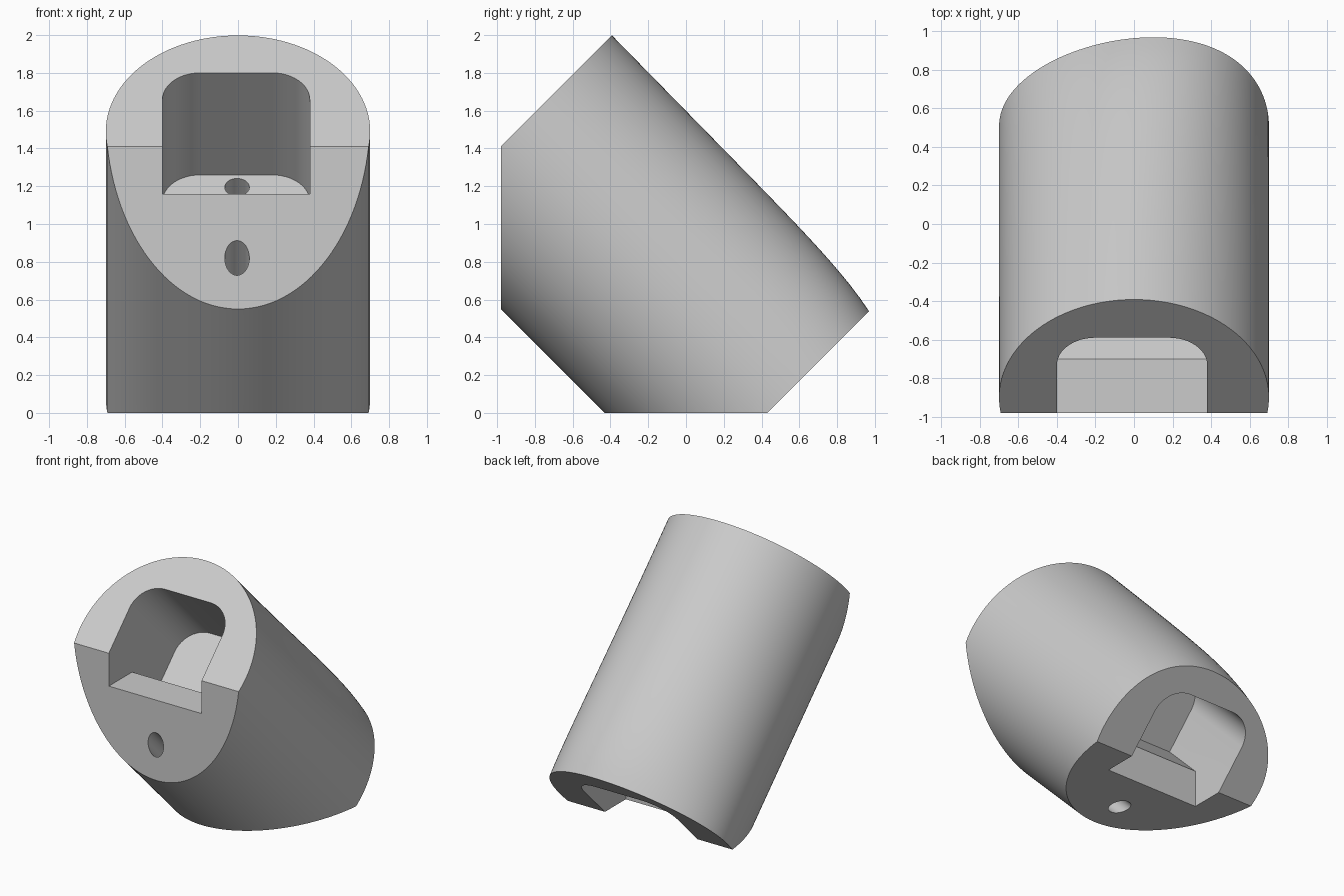
import bpy, bmesh, math
from mathutils import Vector

if "Cube" in bpy.data.objects:
    bpy.data.objects.remove(bpy.data.objects["Cube"], do_unlink=True)

R2 = math.sqrt(2)
S_TOP, S_END = -1.69, 0.304      # ends along the slanted axis
FRONT = -0.98                    # front flat; the base flat is z = 0
MID_X, HALF_W = -0.01, 0.39      # pocket centre and half width


def point(x, s, t):
    """s runs down the slanted axis, t runs across it."""
    return Vector((x, (t + s) / R2, (t - s) / R2))


def swap(p):
    """Reflect through the plane halfway along the body."""
    return Vector((p.x, p.z + FRONT, p.y - FRONT))


def loft(name, rings):
    bm = bmesh.new()
    loops = [[bm.verts.new(p) for p in ring] for ring in rings]
    n = len(loops[0])
    for a, b in zip(loops, loops[1:]):
        for i in range(n):
            j = (i + 1) % n
            bm.faces.new((a[i], a[j], b[j], b[i]))
    bm.faces.new(loops[0])
    bm.faces.new(loops[-1])
    bmesh.ops.recalc_face_normals(bm, faces=bm.faces[:])
    mesh = bpy.data.meshes.new(name)
    bm.to_mesh(mesh)
    bm.free()
    obj = bpy.data.objects.new(name, mesh)
    bpy.context.collection.objects.link(obj)
    return obj


def circle(x, t, r, s, n=48):
    return [point(x + r * math.cos(2 * math.pi * i / n), s,
                  t + r * math.sin(2 * math.pi * i / n)) for i in range(n)]


# Slanted barrel, slightly tapered and skewed towards the lower end
def barrel_ring(u, n=128):
    s = S_TOP + u * (S_END - S_TOP)
    upper = 0.72 - 0.02 * u - 0.05 * u ** 8
    ring = []
    for i in range(n):
        a = 2 * math.pi * i / n
        h = math.sin(a)
        lean = 0.1 * u * u * max(h, 0) ** 2
        ring.append(point(0.7 * math.cos(a) + lean, s,
                          0.416 + h * (upper if h > 0 else 0.72)))
    return ring


body = loft("slanted_body", [barrel_ring(i / 24) for i in range(25)])

# Front flat and base flat
bm = bmesh.new()
bm.from_mesh(body.data)
for co, no in (((0, FRONT, 0), (0, -1, 0)), ((0, 0, 0), (0, 0, -1))):
    cut = bmesh.ops.bisect_plane(bm, geom=bm.verts[:] + bm.edges[:] + bm.faces[:],
                                 plane_co=co, plane_no=no, clear_outer=True)
    rim = [e for e in cut["geom_cut"] if isinstance(e, bmesh.types.BMEdge)]
    bmesh.ops.edgeloop_fill(bm, edges=rim)
bmesh.ops.recalc_face_normals(bm, faces=bm.faces[:])
bm.to_mesh(body.data)
bm.free()


# Pocket profile: square at the bottom, rounded at the top
def pocket_ring(s, low=0.325, high=0.856, r=0.2, n=12):
    ring = [point(MID_X - HALF_W, s, low), point(MID_X + HALF_W, s, low)]
    for side, start in ((1, 0), (-1, math.pi / 2)):
        for i in range(n + 1):
            a = start + math.pi / 2 * i / n
            ring.append(point(MID_X + side * (HALF_W - r) + r * math.cos(a), s,
                              high - r + r * math.sin(a)))
    return ring


# Notch that opens the pocket through the flat
notch = [(-1.2, 1.16), (-0.7, 1.16), (-0.75, 1.35), (-1.2, 1.8)]
notch_rings = [[Vector((MID_X + k * HALF_W, y, z)) for y, z in notch] for k in (-1, 1)]
pocket_rings = [pocket_ring(-1.9), pocket_ring(-0.926)]

cutters = []
for label, move in (("upper", lambda p: p), ("lower", swap)):
    for part, rings in (("pocket", pocket_rings), ("notch", notch_rings)):
        cutters.append(loft(f"{label}_{part}_cutter",
                            [[move(p) for p in ring] for ring in rings]))

# Long bore below the pockets, short bore through the dividing wall
for name, t, s0, s1 in (("long_bore_cutter", -0.113, -1.9, 0.6),
                        ("wall_bore_cutter", 0.764, -1.0, -0.38)):
    cutters.append(loft(name, [circle(-0.005, t, 0.065, s0), circle(-0.005, t, 0.065, s1)]))

bpy.ops.object.select_all(action="DESELECT")
body.select_set(True)
bpy.context.view_layer.objects.active = body
for cutter in cutters:
    cutter.hide_render = True
    mod = body.modifiers.new(cutter.name, "BOOLEAN")
    mod.operation = "DIFFERENCE"
    mod.solver = "EXACT"
    mod.object = cutter
    bpy.ops.object.modifier_apply(modifier=mod.name)
for cutter in cutters:
    bpy.data.objects.remove(cutter, do_unlink=True)

# Plain grey finish
grey = bpy.data.materials.new("plain_grey")
grey.use_nodes = True
colour = (0.6, 0.6, 0.6, 1)
grey.diffuse_color = colour
grey.node_tree.nodes["Principled BSDF"].inputs["Base Color"].default_value = colour
body.data.materials.clear()
body.data.materials.append(grey)
for face in body.data.polygons:
    face.material_index = 0
bpy.ops.object.shade_smooth_by_angle(angle=math.radians(30))
